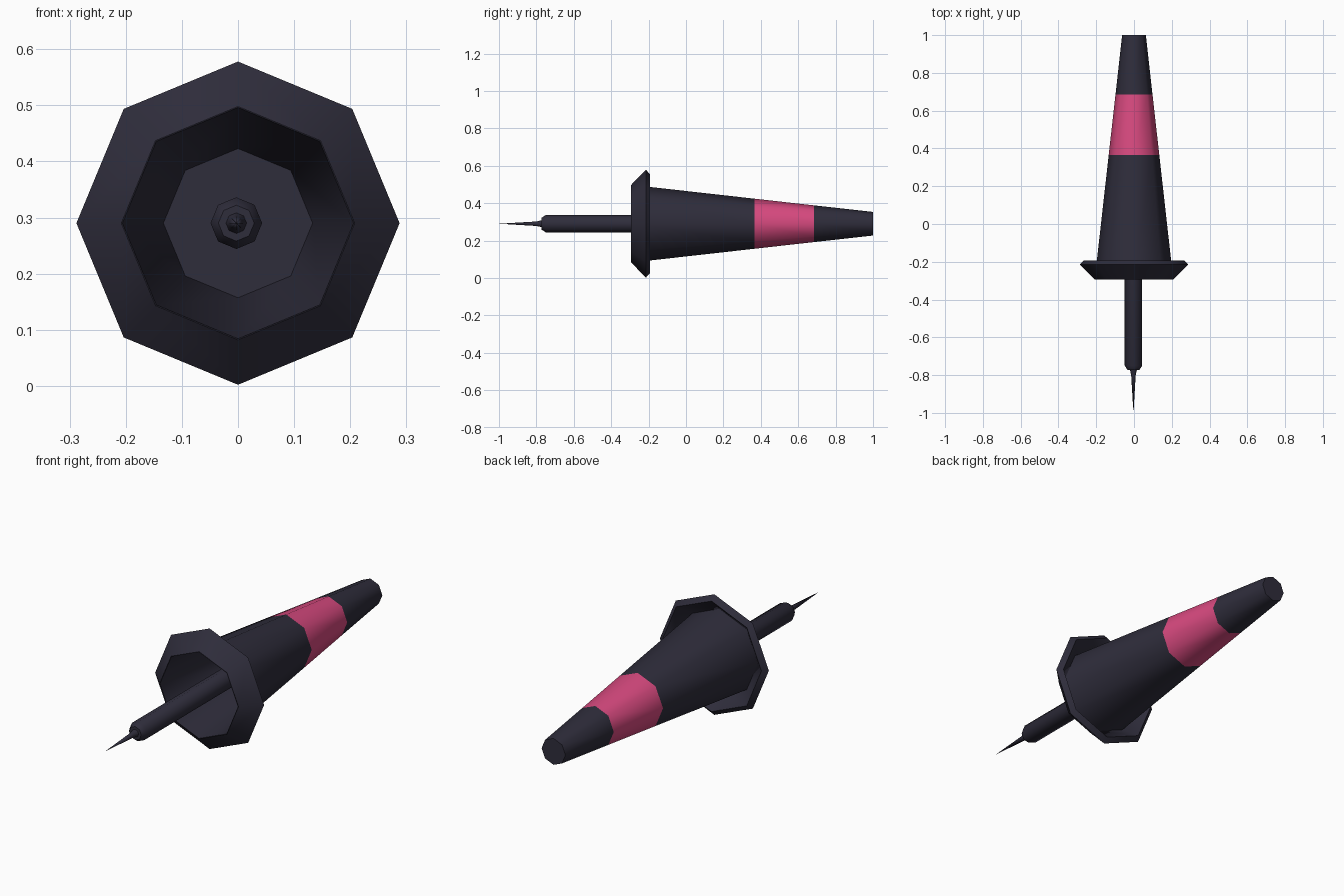
import bpy, bmesh, math
from mathutils import Vector

if "Cube" in bpy.data.objects:
    bpy.data.objects.remove(bpy.data.objects["Cube"], do_unlink=True)

SIDES = 8
AXIS_Z = 0.29


def material(name, rgb):
    mat = bpy.data.materials.new(name)
    mat.use_nodes = True
    mat.diffuse_color = (*rgb, 1)
    mat.node_tree.nodes["Principled BSDF"].inputs["Base Color"].default_value = (*rgb, 1)
    return mat


charcoal = material("charcoal", (0.028, 0.026, 0.044))
pink = material("pink", (0.69, 0.068, 0.215))


def lathe(name, profile, mats, closed=False, x=0.0):
    """Turn (radius, y) points about the y axis into an eight-sided part."""
    bm = bmesh.new()
    rings = []
    for r, y in profile:
        angles = [math.tau * i / SIDES for i in range(SIDES)]
        rings.append([bm.verts.new((r * math.cos(a), y, r * math.sin(a))) for a in angles])
    pairs = list(zip(rings, rings[1:]))
    if closed:
        pairs.append((rings[-1], rings[0]))
    for a, b in pairs:
        for i in range(SIDES):
            j = (i + 1) % SIDES
            bm.faces.new((a[i], a[j], b[j], b[i]))
    bmesh.ops.remove_doubles(bm, verts=bm.verts, dist=1e-5)
    bmesh.ops.recalc_face_normals(bm, faces=bm.faces)
    mesh = bpy.data.meshes.new(name)
    bm.to_mesh(mesh)
    bm.free()
    for m in mats:
        mesh.materials.append(m)
    obj = bpy.data.objects.new(name, mesh)
    obj.location = Vector((x, 0, AXIS_Z))
    bpy.context.collection.objects.link(obj)
    bpy.ops.object.select_all(action='DESELECT')
    obj.select_set(True)
    bpy.context.view_layer.objects.active = obj
    bpy.ops.object.shade_smooth_by_angle(angle=math.radians(50))
    return obj


# Tapered handle, hollow at the front, with a coloured band
handle = lathe("handle", [
    (0, 1.0), (0.063, 1.0), (0.098, 0.685), (0.134, 0.365), (0.208, -0.295),
    (0.206, -0.295), (0.133, 0.365), (0, 0.365)], [charcoal, pink])
for face in handle.data.polygons:
    if 0.37 < face.center.y < 0.68:
        face.material_index = 1

# Flared guard: a thick sheet sloping back from the handle mouth
lathe("guard", [(0.206, -0.295), (0.288, -0.214), (0.264, -0.192), (0.204, -0.252)],
      [charcoal], closed=True)

# Shaft with a chamfered nose, running back into the hollow handle
lathe("shaft", [(0, 0.365), (0.046, 0.365), (0.046, -0.75), (0.032, -0.772), (0, -0.772)],
      [charcoal], x=-0.003)

# Needle point
lathe("needle", [(0, -0.76), (0.02, -0.765), (0.012, -0.80), (0, -1.0)],
      [charcoal], x=-0.003)
